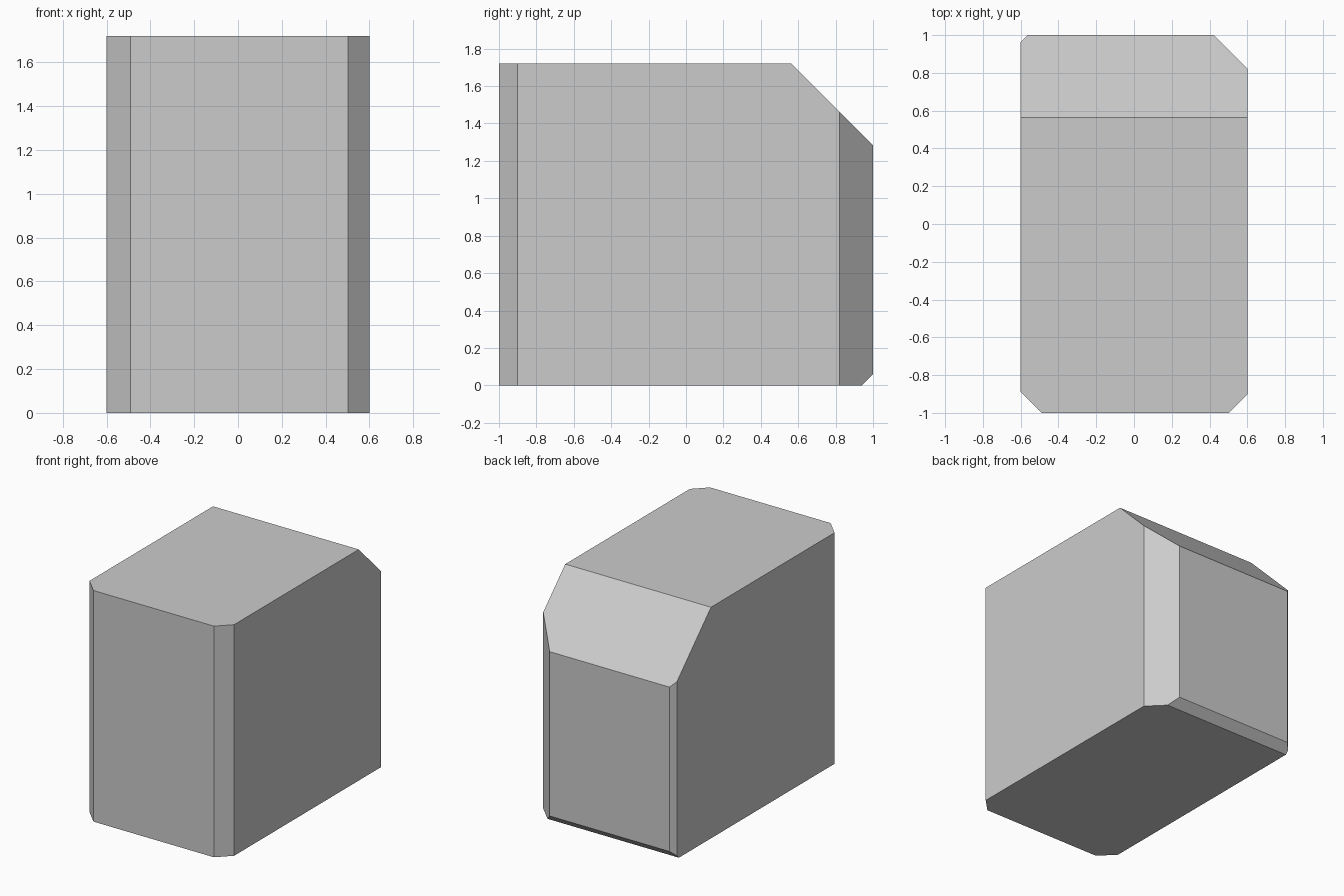
import bpy, bmesh
from mathutils import Vector

if "Cube" in bpy.data.objects:
    bpy.data.objects.remove(bpy.data.objects["Cube"])

W, D, H = 0.6, 1.0, 1.72  # half width, half depth, height

# Block
bm = bmesh.new()
bmesh.ops.create_cube(bm, size=1)
bmesh.ops.scale(bm, vec=(2 * W, 2 * D, H), verts=bm.verts)
bmesh.ops.translate(bm, vec=(0, 0, H / 2), verts=bm.verts)


def chamfer(corner, normal, size):
    """Slice a 45 degree chamfer of the given leg length off an edge."""
    n = Vector(normal).normalized()
    point = Vector(corner) - n * size / 2 ** 0.5
    cut = bmesh.ops.bisect_plane(
        bm, geom=bm.verts[:] + bm.edges[:] + bm.faces[:], dist=1e-5,
        plane_co=point, plane_no=n, clear_outer=True)
    edges = [e for e in cut["geom_cut"] if isinstance(e, bmesh.types.BMEdge)]
    bmesh.ops.contextual_create(bm, geom=edges)


# Vertical corners, each with its own size
for sx, sy, size in ((-1, -1, 0.11), (1, -1, 0.098), (1, 1, 0.178), (-1, 1, 0.036)):
    chamfer((sx * W, sy * D, 0), (sx, sy, 0), size)

# Back edges: large at the top, small at the bottom
chamfer((0, D, H), (0, 1, 1), 0.437)
chamfer((0, D, 0), (0, 1, -1), 0.06)

bmesh.ops.recalc_face_normals(bm, faces=bm.faces)
mesh = bpy.data.meshes.new("chamfered_block")
bm.to_mesh(mesh)
bm.free()
bpy.context.collection.objects.link(bpy.data.objects.new("chamfered_block", mesh))
